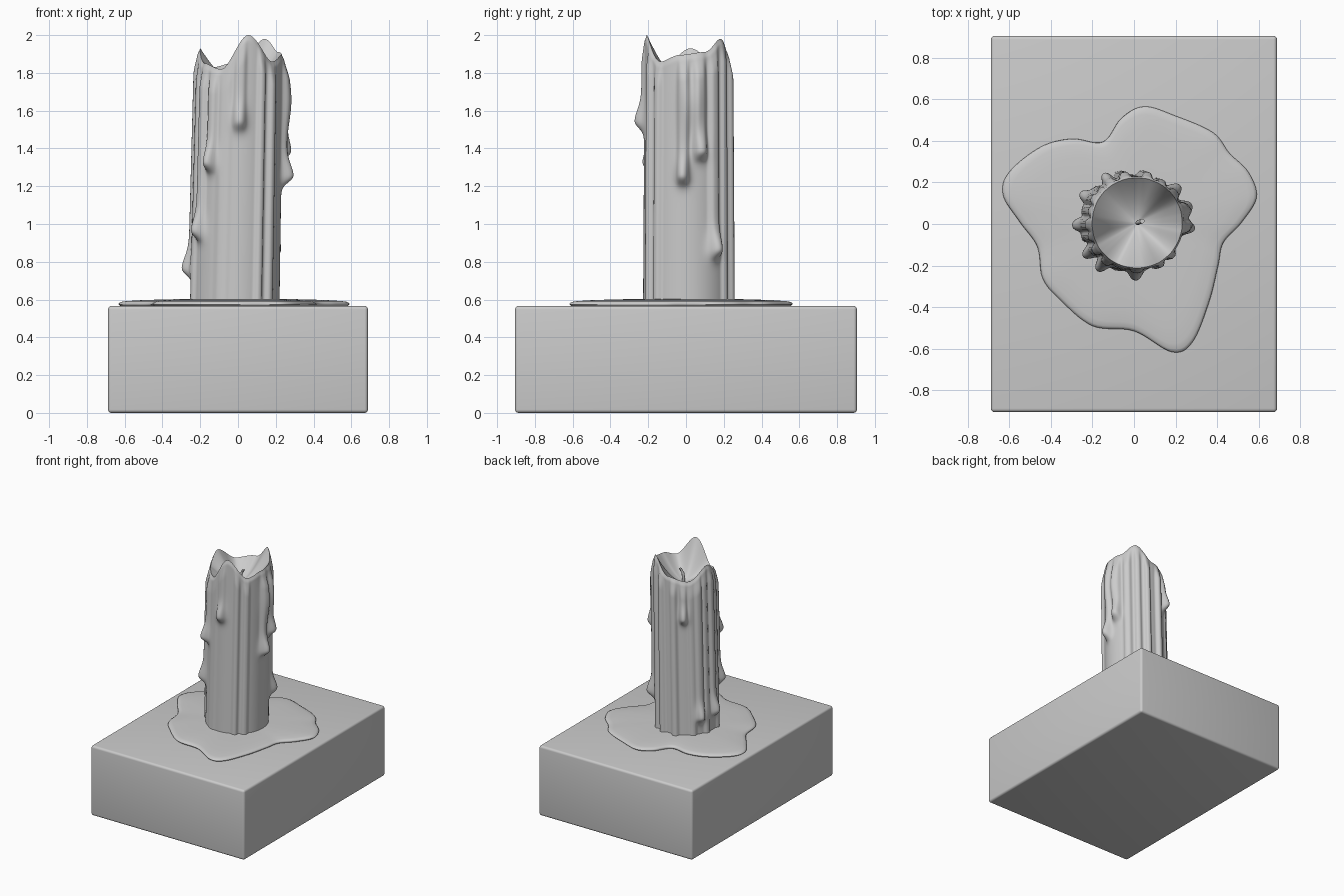
import bpy, bmesh, math
from math import sin, cos, pi, radians, exp

if "Cube" in bpy.data.objects:
    bpy.data.objects.remove(bpy.data.objects["Cube"])


def finish(name, bm, angle=40):
    bmesh.ops.recalc_face_normals(bm, faces=bm.faces)
    me = bpy.data.meshes.new(name)
    bm.to_mesh(me)
    bm.free()
    ob = bpy.data.objects.new(name, me)
    bpy.context.collection.objects.link(ob)
    bpy.ops.object.select_all(action='DESELECT')
    ob.select_set(True)
    bpy.context.view_layer.objects.active = ob
    bpy.ops.object.shade_smooth_by_angle(angle=radians(angle))
    return ob


def loft(name, rings, angle=40):
    """Skin closed rings of points and cap both ends."""
    bm = bmesh.new()
    vs = [[bm.verts.new(p) for p in r] for r in rings]
    n = len(vs[0])
    for a, b in zip(vs, vs[1:]):
        for i in range(n):
            j = (i + 1) % n
            bm.faces.new((a[i], a[j], b[j], b[i]))
    bm.faces.new(vs[0])
    bm.faces.new(vs[-1])
    return finish(name, bm, angle)


def smooth(t):
    t = max(0.0, min(1.0, t))
    return t * t * (3 - 2 * t)


# Base block with rounded edges
bm = bmesh.new()
bmesh.ops.create_cube(bm, size=1)
for v in bm.verts:
    v.co = (v.co.x * 1.376, v.co.y * 1.81, v.co.z * 0.566 + 0.283)
bmesh.ops.bevel(bm, geom=bm.edges[:], offset=0.018, segments=4,
                profile=0.5, affect='EDGES')
finish("base_block", bm)

# Wax puddle: closed spline outline, lofted into a thin dome
OUT = [(.59, .13), (.55, .25), (.46, .34), (.38, .44), (.2, .52), (.05, .565),
       (-.06, .51), (-.15, .395), (-.3, .41), (-.45, .37), (-.6, .25),
       (-.63, .14), (-.55, .01), (-.465, -.11), (-.44, -.26), (-.36, -.36),
       (-.2, -.49), (0, -.515), (.18, -.615), (.28, -.57), (.36, -.38),
       (.405, -.2), (.43, -.09), (.52, .01)]


def catmull(pts, sub):
    out, n = [], len(pts)
    for i in range(n):
        p = [pts[(i + k - 1) % n] for k in range(4)]
        for s in range(sub):
            t = s / sub
            out.append(tuple(0.5 * (2 * b + (c - a) * t + (2 * a - 5 * b + 4 * c - d) * t * t
                                    + (3 * b - a - 3 * c + d) * t ** 3)
                             for a, b, c, d in zip(*p)))
    return out


outline = catmull(OUT, 8)
section = [(.95, .562), (.985, .567), (1, .575), (.995, .582), (.975, .588),
           (.93, .592), (.8, .597), (.6, .601), (.3, .604), (.05, .605)]
loft("wax_puddle", [[(x * s, y * s, z) for x, y in outline] for s, z in section], 60)

# Candle: wavy rim heights by angle
RIM = [(-150, 1.85), (-118, 1.82), (-80, 2.0), (-40, 1.86), (-10, 1.895),
       (25, 1.91), (55, 1.98), (92, 1.86), (132, 1.83), (175, 1.93), (210, 1.85)]


def rim(a):
    d = (math.degrees(a) + 150) % 360 - 150
    for (a0, z0), (a1, z1) in zip(RIM, RIM[1:]):
        if a0 <= d <= a1:
            return z0 + (z1 - z0) * smooth((d - a0) / (a1 - a0))
    return RIM[0][1]


# Drips: angle, lower end, angular width, ridge height, bulb height
DRIPS = [(-90, 1.48, .13, .016, .035), (-128, 1.26, .12, .026, .04),
         (-146, .90, .12, .026, .035), (-178, .70, .13, .024, .035),
         (150, .68, .12, .024, .035), (123, 1.48, .11, .024, .035),
         (-5, 1.19, .12, .026, .04), (17, 1.32, .14, .026, .035),
         (38, .80, .13, .022, .04),
         (-60, 0, .09, .020, 0), (-42, 0, .10, .020, 0), (-110, 0, .16, .008, 0),
         (58, 0, .10, .018, 0), (77, 0, .10, .026, 0), (104, 0, .11, .026, 0),
         (-163, 0, .10, .018, 0), (165, 0, .10, .016, 0), (137, 0, .10, .016, 0)]


def relief(a, z):
    total = 0
    for deg, end, w, ridge, bulb in DRIPS:
        d = abs((a - radians(deg) + pi) % (2 * pi) - pi)
        if d > 4 * w:
            continue
        total += ridge * exp(-(d / w) ** 4) * smooth((z - end) / .07)
        h = z - end - .06
        total += bulb * exp(-(d / (w * 1.25)) ** 2) * exp(-(h / (.05 if h < 0 else .09)) ** 2)
    # swelling on the right side below the rim
    d = abs(a - radians(6) + pi) % (2 * pi) - pi
    total += .03 * exp(-(d / .25) ** 2) * exp(-((z - 1.65) / .15) ** 2)
    return total


def centre(z):
    t = (z - .6) / 1.3
    return -.012 + .027 * t, .005


N, ROWS, FLOOR = 200, 130, 1.73
angles = [2 * pi * i / N for i in range(N)]
rings = []
for k in range(ROWS + 1):
    ring = []
    for a in angles:
        top = rim(a)
        z = .57 + (top - .57) * k / ROWS
        r = .232 - .006 * (z - .6) + relief(a, z) * smooth((top - z) / .16 + .12)
        r -= .008 * smooth(1 - (top - z) / .03)
        cx, cy = centre(z)
        ring.append((cx + r * cos(a), cy + r * sin(a), z))
    rings.append(ring)
# Melted bowl inside the rim
edge = rings[-1]
cx, cy = centre(1.9)
for s in (.97, .92, .85, .75, .65, .54, .43, .32, .2, .1, .03):
    rings.append([(cx + (x - cx) * s, cy + (y - cy) * s, FLOOR + (z - FLOOR) * s ** 1.7)
                  for x, y, z in edge])
loft("candle", rings, 60)

# Wick: short bent tube
path = [(.02, .005, 1.70), (.018, .005, 1.76), (.022, .008, 1.80), (.04, .014, 1.835)]
wick = []
for x, y, z in path:
    wick.append([(x + .011 * cos(t * pi / 5), y + .011 * sin(t * pi / 5), z) for t in range(10)])
loft("wick", wick)
